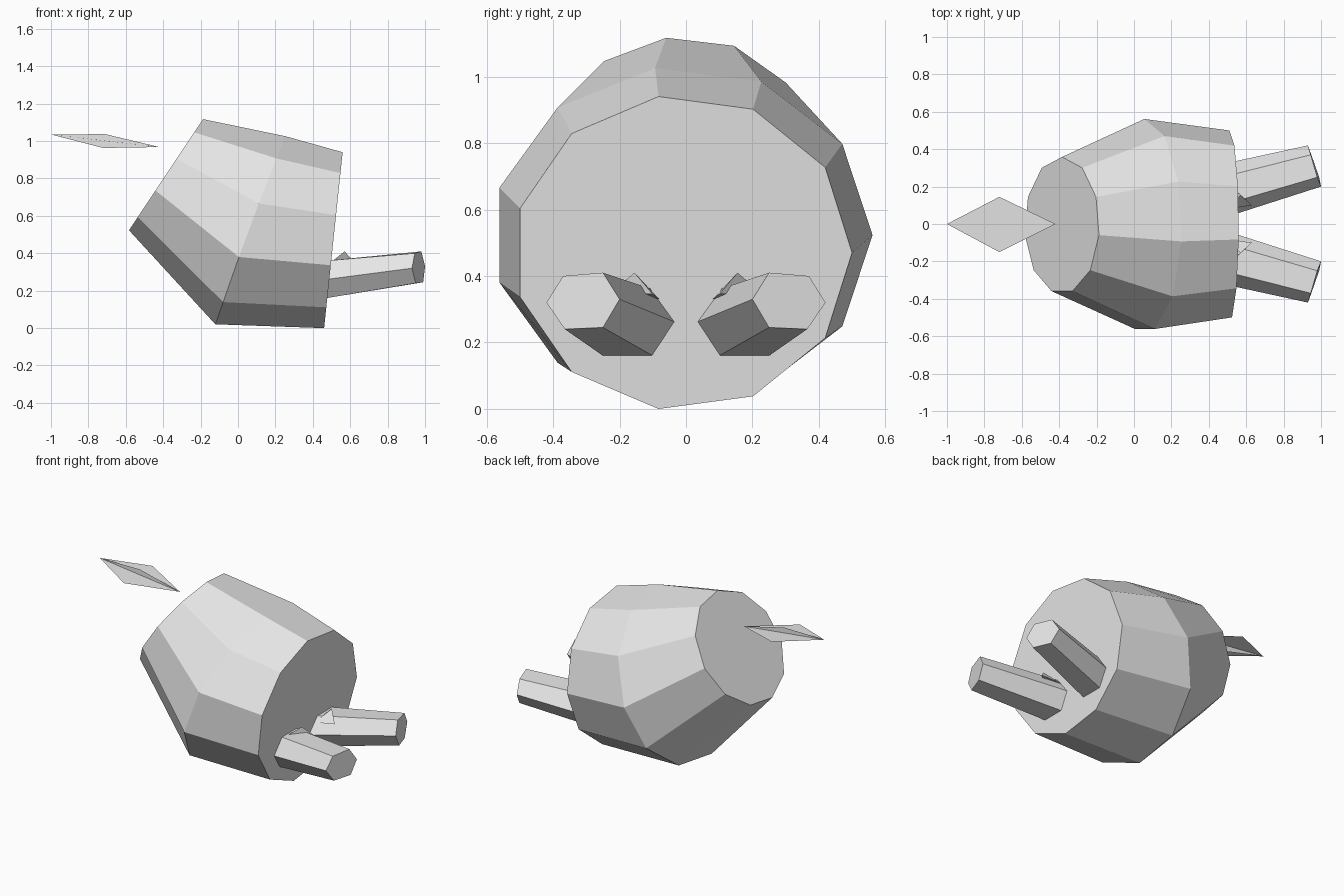
import bpy, math

if "Cube" in bpy.data.objects:
    bpy.data.objects.remove(bpy.data.objects["Cube"])

grey = bpy.data.materials.new("plain_grey")
grey.diffuse_color = (0.8, 0.8, 0.8, 1)
grey.use_nodes = True
grey.node_tree.nodes["Principled BSDF"].inputs["Base Color"].default_value = grey.diffuse_color


def make(name, verts, faces):
    mesh = bpy.data.meshes.new(name)
    mesh.from_pydata(verts, [], faces)
    mesh.materials.append(grey)
    mesh.update()
    obj = bpy.data.objects.new(name, mesh)
    bpy.context.collection.objects.link(obj)
    return obj


def loft(name, rings):
    """Skin equal-length rings that run from -x to +x, with flat caps."""
    n = len(rings[0])
    verts = [v for r in rings for v in r]
    faces = [list(range(n))[::-1],
             list(range((len(rings) - 1) * n, len(rings) * n))]
    for k in range(len(rings) - 1):
        for i in range(n):
            j = (i + 1) % n
            faces.append([k * n + i, k * n + j, (k + 1) * n + j, (k + 1) * n + i])
    return make(name, verts, faces)


def ring(n, x, y, z, ry, rz, lean_up, lean_down):
    pts = []
    for i in range(n):
        a = 2 * math.pi * i / n
        s = math.sin(a)
        pts.append((x + s * (lean_up if s > 0 else lean_down),
                    y + ry * math.cos(a), z + rz * s))
    return pts


# Eleven-sided barrel body, bent upward toward -x
loft("body", [
    ring(11, -0.385, -0.0075, 0.82, 0.366, 0.30, 0.2, 0.2),
    ring(11, 0.055, -0.0115, 0.523, 0.573, 0.508, 0.2, 0.178),
    ring(11, 0.51, -0.01, 0.47, 0.51, 0.475, 0.05, 0.05),
])

# Tapered hexagonal legs with a small crumpled fold at the root
for side, label in ((-1, "front"), (1, "back")):
    root = [(0.47, 0.03, 0.26), (0.47, 0.10, 0.36), (0.47, 0.25, 0.36),
            (0.47, 0.32, 0.26), (0.47, 0.25, 0.16), (0.47, 0.10, 0.16)]
    foot = [(1.0, 0.20, 0.33), (0.98, 0.25, 0.41), (0.945, 0.37, 0.40),
            (0.93, 0.42, 0.32), (0.95, 0.365, 0.24), (0.99, 0.25, 0.245)]
    fold = [(0.57, 0.155, 0.41), (0.50, 0.22, 0.355),
            (0.63, 0.10, 0.345), (0.50, 0.08, 0.33)]
    fold_faces = [(0, 1, 2), (0, 2, 3), (0, 3, 1), (1, 3, 2)]

    def flip(pts):
        return [(x, side * y, z) for x, y, z in pts]

    if side < 0:
        root, foot = root[::-1], foot[::-1]
        fold_faces = [f[::-1] for f in fold_faces]
    # ring order runs counter-clockwise seen from +x
    loft(label + "_leg", [flip(root), flip(foot)])
    make(label + "_leg_fold", flip(fold), fold_faces)

# Floating tail tuft: two thin crossed diamonds
tip, end = (-1.0, 0, 1.035), (-0.42, 0, 0.968)
make("tail_tuft_flat", [tip, (-0.72, -0.15, 1.002), end, (-0.72, 0.145, 1.002)],
     [(0, 1, 2, 3)])
make("tail_tuft_upright", [tip, (-0.72, 0, 0.963), end, (-0.71, 0, 1.037)],
     [(0, 1, 2, 3)])
